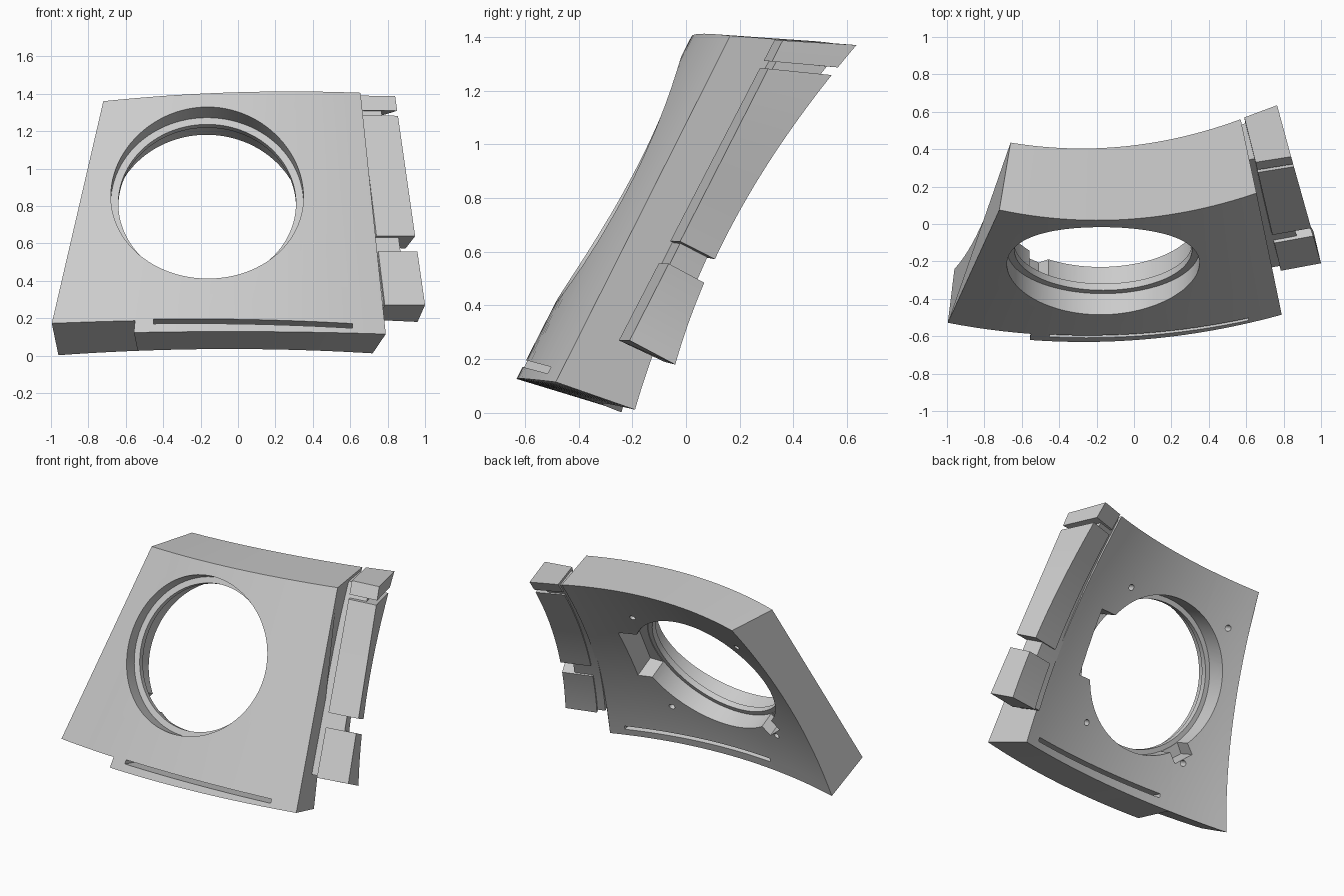
import bpy, bmesh, math
from mathutils import Vector, Matrix

if "Cube" in bpy.data.objects:
    bpy.data.objects.remove(bpy.data.objects["Cube"])

GREY = (0.6, 0.6, 0.6, 1)
mat = bpy.data.materials.new("plain_grey")
mat.use_nodes = True
mat.diffuse_color = GREY
mat.node_tree.nodes["Principled BSDF"].inputs["Base Color"].default_value = GREY


def lofted(name, loops):
    """Solid skinned through equal closed loops, with flat ends."""
    bm = bmesh.new()
    rings = [[bm.verts.new(p) for p in loop] for loop in loops]
    n = len(rings[0])
    for a, b in zip(rings, rings[1:]):
        for i in range(n):
            j = (i + 1) % n
            bm.faces.new((a[i], a[j], b[j], b[i]))
    bm.faces.new(rings[0])
    bm.faces.new(rings[-1][::-1])
    bmesh.ops.recalc_face_normals(bm, faces=bm.faces)
    mesh = bpy.data.meshes.new(name)
    bm.to_mesh(mesh)
    bm.free()
    obj = bpy.data.objects.new(name, mesh)
    mesh.materials.append(mat)
    bpy.context.collection.objects.link(obj)
    return obj


def arc(p, q, r, u):
    """Parabola through three points, evenly spaced in x."""
    p, q, r = Vector(p), Vector(q), Vector(r)
    m = (q.x - p.x) / (r.x - p.x)
    return (p * ((u - m) * (u - 1) / m) + q * (u * (u - 1) / (m * (m - 1)))
            + r * (u * (u - m) / (1 - m)))


def smooth(obj):
    bpy.ops.object.select_all(action="DESELECT")
    obj.select_set(True)
    bpy.context.view_layer.objects.active = obj
    bpy.ops.object.shade_smooth_by_angle(angle=math.radians(25))


# Curved panel: straight-ruled front, dished back, step in the lower edge
STEP, ROWS = 0.25, 16
columns = sorted([i / 24 for i in range(25)] + [STEP + 0.002])
loops = []
for u in columns:
    front_low = arc((-1.01, -.56, .11), (-.2, -.63, .128), (.79, -.485, .115), u)
    front_top = arc((-.72, .075, 1.36), (-.2, .02, 1.4), (.655, .165, 1.405), u)
    back_low = arc((-.96, -.24, .002), (-.1, -.31, .035), (.72, -.19, .012), u)
    back_top = arc((-.66, .435, 1.335), (-.2, .405, 1.375), (.57, .56, 1.375), u)
    if u <= STEP:
        front_low = front_low.lerp(front_top, .05)
    loop = [front_low, front_top]
    for k in range(ROWS, -1, -1):
        t = k / ROWS
        loop.append(back_low.lerp(back_top, t) - Vector((0, .36 * t * (1 - t), 0)))
    loops.append(loop)
panel = lofted("panel", loops)


def cut(cutter):
    cutter.hide_render = True
    bpy.context.view_layer.objects.active = panel
    mod = panel.modifiers.new("cut", "BOOLEAN")
    mod.operation = "DIFFERENCE"
    mod.solver = "EXACT"
    mod.object = cutter
    bpy.ops.object.modifier_apply(modifier=mod.name)
    bpy.data.objects.remove(cutter)


# Opening frame: local x across, y up the slope, z out of the front
frame = Matrix.Translation((-.165, -.25, .87)) @ Matrix.Rotation(math.radians(63), 4, "X")


def bore(x, y, radius, near, far, sides=96):
    pts = [(x + radius * math.cos(a), y + radius * math.sin(a))
           for a in (2 * math.pi * i / sides for i in range(sides))]
    cut(lofted("bore_cutter", [[frame @ Vector((*p, -d)) for p in pts] for d in (near, far)]))


def box_cut(matrix, size):
    x, y, z = (s / 2 for s in size)
    outline = [(-x, -y), (x, -y), (x, y), (-x, y)]
    cut(lofted("box_cutter", [[matrix @ Vector((*p, h)) for p in outline] for h in (-z, z)]))


# Round opening with a thin lip between two counterbores
bore(0, 0, .475, -.4, .8)
bore(0, 0, .515, -.4, .125)
bore(0, 0, .507, .165, .8)

# Notches in the rear of the opening
box_cut(frame @ Matrix.Translation((.43, .03, -.47)), (.28, .44, .6))
box_cut(frame @ Matrix.Rotation(math.radians(227), 4, "Z")
        @ Matrix.Translation((.5, 0, -.47)), (.16, .14, .6))

# Rear screw holes
for sx in (-1, 1):
    for sy in (-1, 1):
        bore(sx * .4, sy * .45, .02, .2, .8, 16)

# Long slot above the lower edge
box_cut(Matrix.Translation((.08, -.45, .143)) @ Matrix.Rotation(math.radians(-15), 4, "X"),
        (1.065, .9, .027))
smooth(panel)

# Side rail corners, lower and upper ends
RAIL = {
    "front_in": (Vector((.785, -.25, .27)), Vector((.65, .33, 1.39))),
    "front_out": (Vector((1, -.21, .27)), Vector((.84, .36, 1.387))),
    "back_in": (Vector((.745, -.08, .19)), Vector((.59, .57, 1.375))),
    "back_out": (Vector((.96, -.04, .18)), Vector((.765, .635, 1.37))),
}


def rail_point(s, across, depth):
    c = {k: a.lerp(b, s) for k, (a, b) in RAIL.items()}
    c["back_in"].y -= .34 * s * (1 - s)
    c["back_out"].y -= .34 * s * (1 - s)
    front = c["front_in"].lerp(c["front_out"], across)
    return front.lerp(c["back_in"].lerp(c["back_out"], across), depth)


def rail_block(name, low, high, inner=0, outer=1, near=0, far=1, steps=12):
    corners = [(inner, near), (outer, near), (outer, far), (inner, far)]
    rings = [[rail_point(low + (high - low) * i / steps, *c) for c in corners]
             for i in range(steps + 1)]
    smooth(lofted(name, rings))


# Rail blocks and the recessed web that ties them to the panel
rail_block("lower_rail_block", 0, .256)
rail_block("main_rail_block", .33, .906)
rail_block("rail_cap", .93, 1)
rail_block("rail_web", .01, .985, -.25, .6, .12, .93)
